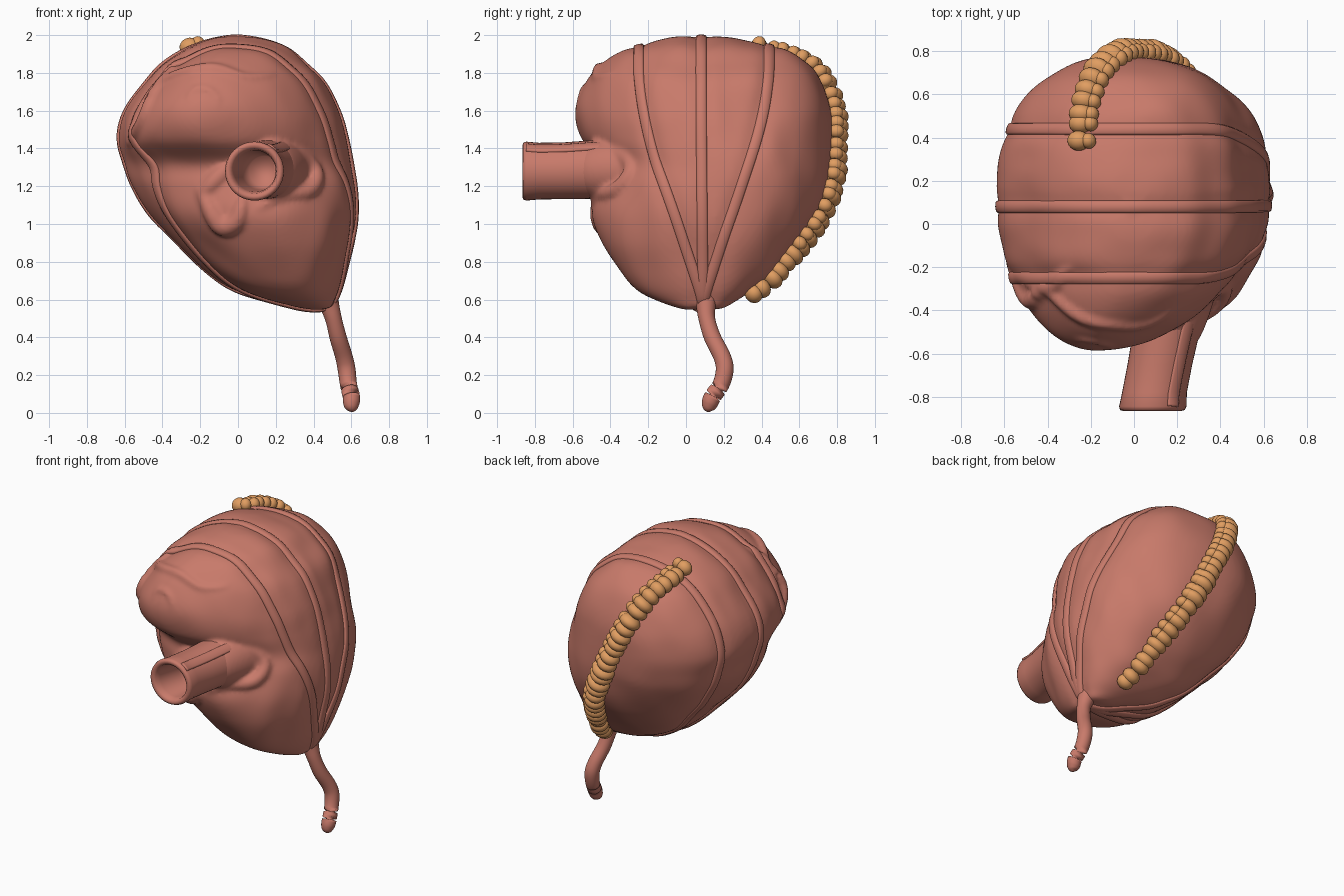
import bpy, bmesh, math, random
from mathutils import Vector, noise, Matrix
from mathutils.bvhtree import BVHTree

if "Cube" in bpy.data.objects:
    bpy.data.objects.remove(bpy.data.objects["Cube"])

random.seed(4)
V = Vector


def material(name, rgb):
    m = bpy.data.materials.new(name)
    m.diffuse_color = (*rgb, 1)
    m.use_nodes = True
    m.node_tree.nodes["Principled BSDF"].inputs["Base Color"].default_value = m.diffuse_color
    return m


FLESH = material("salmon flesh", (0.58, 0.195, 0.145))
FAT = material("orange fat", (0.75, 0.34, 0.12))


def make(name, bm, mat):
    bmesh.ops.recalc_face_normals(bm, faces=bm.faces)
    for f in bm.faces:
        f.smooth = True
    me = bpy.data.meshes.new(name)
    bm.to_mesh(me)
    bm.free()
    me.materials.append(mat)
    ob = bpy.data.objects.new(name, me)
    bpy.context.collection.objects.link(ob)
    return ob


def spline(rows, n):
    """Catmull-Rom through rows of any width."""
    out = []
    for i in range(len(rows) - 1):
        a, b, c, d = (rows[min(max(k, 0), len(rows) - 1)] for k in (i - 1, i, i + 1, i + 2))
        for j in range(n):
            t = j / n
            out.append([0.5 * (2 * q + (r - p) * t + (2 * p - 5 * q + 4 * r - s) * t * t
                               + (3 * q - p - 3 * r + s) * t ** 3) for p, q, r, s in zip(a, b, c, d)])
    out.append(list(rows[-1]))
    return out


def skin(bm, rings, closed=False):
    vs = [[bm.verts.new(p) for p in r] for r in rings]
    n = len(vs[0])
    for k in range(len(vs) if closed else len(vs) - 1):
        a, b = vs[k], vs[(k + 1) % len(vs)]
        for i in range(n):
            bm.faces.new((a[i], a[(i + 1) % n], b[(i + 1) % n], b[i]))
    if not closed:
        bm.faces.new(vs[0])
        bm.faces.new(vs[-1])


def tube_rings(rows, n=24, axis=None):
    """Rows are x, y, z, radius."""
    pts = [V(r[:3]) for r in rows]
    rings = []
    for i, r in enumerate(rows):
        t = axis or (pts[min(i + 1, len(pts) - 1)] - pts[max(i - 1, 0)]).normalized()
        u = t.cross(V((0.31, 0.2, 0.93)) if abs(t.z) < 0.8 else V((0, 1, 0))).normalized()
        w = t.cross(u)
        rings.append([pts[i] + max(r[3], 0.002) * (u * math.cos(a) + w * math.sin(a))
                      for a in (2 * math.pi * k / n for k in range(n))])
    return rings


def band_y(x, z, amp):
    s = -0.5 * (x - 0.47) + 0.86 * (z - 0.57)
    return 0.09 + amp * math.sin(min(max(s, 0) / 1.2, 1) * math.pi / 2)


BANDS = (-0.34, -0.01, 0.35)

# pouch cross sections: z, left, right, front, back, x of front crest
ROWS = [(0.545, .37, .45, .06, .13, .42), (0.56, .28, .5, -.05, .2, .4), (0.60, .10, .515, -.16, .27, .36),
        (0.66, -.05, .54, -.27, .36, .3), (0.75, -.18, .57, -.36, .47, .25), (0.9, -.33, .61, -.45, .60, .2),
        (1.05, -.47, .63, -.49, .69, .14), (1.2, -.57, .63, -.46, .74, .08), (1.32, -.61, .61, -.43, .765, 0),
        (1.45, -.64, .575, -.55, .775, -.14), (1.6, -.60, .53, -.59, .765, -.18), (1.75, -.5, .46, -.54, .715, -.15),
        (1.85, -.41, .36, -.45, .64, -.1), (1.93, -.28, .27, -.32, .51, -.05), (1.98, -.14, .15, -.13, .28, 0),
        (1.995, -.05, .06, 0, .14, 0)]
CORE = V((0, 0.1, 1.28))
rings = []
for z, xl, xr, yf, yb, cf in spline(ROWS, 6):
    ring = []
    for k in range(120):
        a = 2 * math.pi * k / 120
        c, s = math.cos(a), math.sin(a)
        e = 2 / (2.0 if s < 0 else 2.5)
        cx = cf if s < 0 else (xl + xr) / 2
        c = math.copysign(abs(c) ** e, c)
        s = math.copysign(abs(s) ** e, s)
        p = V((cx + c * ((xr - cx) if c > 0 else (cx - xl)), 0.1 + s * ((yb - .1) if s > 0 else (.1 - yf)), z))
        # shallow creases under the bands and faint wrinkles
        dip = sum(math.exp(-((p.y - band_y(p.x, z, b)) / 0.05) ** 2) for b in BANDS)
        wr = noise.noise(V((p.x * 4, p.y * 7, p.z * 4))) * 0.012 + noise.noise(p * 2.5) * 0.012
        ring.append(p + (p - CORE).normalized() * (wr - 0.014 * min(dip, 1)))
    rings.append(ring)
bm = bmesh.new()
skin(bm, rings)
bmesh.ops.recalc_face_normals(bm, faces=bm.faces)
base = BVHTree.FromBMesh(bm)


def front_fold(path, r, sink=0.3):
    """Rounded fold lying on the front of the pouch, path in x, z."""
    rows = []
    pts = spline(path, 8)
    for i, (x, z) in enumerate(pts):
        hit = base.ray_cast(V((x, -2, z)), V((0, 1, 0)))[0]
        y = hit.y if hit else 0
        rows.append((x, y + r * sink, z, r * (0.35 + 0.65 * math.sin(math.pi * i / (len(pts) - 1)) ** 0.6)))
    skin(bm, tube_rings(rows, 14))


# folds around the inlet and on the upper lobe
front_fold([(-.2, 1.2), (-.13, 1.05), (-.07, .99), (0, 1.03), (.03, 1.15)], .06)
front_fold([(-.2, 1.14), (-.1, 1.25), (.0, 1.33)], .05)
front_fold([(.2, 1.42), (.33, 1.37), (.41, 1.27), (.38, 1.18), (.25, 1.15), (.1, 1.08)], .045)
front_fold([(-.5, 1.62), (-.38, 1.76), (-.15, 1.82), (.05, 1.77), (.2, 1.79)], .035, .6)
front_fold([(-.26, 1.62), (-.24, 1.7), (-.17, 1.71), (-.11, 1.66), (-.12, 1.58)], .025, .6)
front_fold([(-.58, 1.42), (-.5, 1.55), (-.42, 1.72), (-.28, 1.88)], .04, .6)
# flared root of the inlet
skin(bm, tube_rings(spline([(.25, .0, 1.3, .2), (.2, -.3, 1.29, .18), (.16, -.48, 1.285, .155), (.14, -.54, 1.285, .12)], 5), 32))
body = make("pouch", bm, FLESH)
mod = body.modifiers.new("merge", "REMESH")
mod.mode = 'VOXEL'
mod.voxel_size = 0.014
mod.use_smooth_shade = True
mod = body.modifiers.new("soften", "SMOOTH")
mod.iterations = 5
mod.factor = 0.5
deps = bpy.context.evaluated_depsgraph_get()
me = bpy.data.meshes.new_from_object(body.evaluated_get(deps))
body.modifiers.clear()
body.data = me
me.materials.clear()
me.materials.append(FLESH)
for p in me.polygons:
    p.use_smooth = True
    p.material_index = 0
bm = bmesh.new()
bm.from_mesh(me)
surf = BVHTree.FromBMesh(bm)
bm.free()


def ribbon(name, pts, normals, w, h, closed):
    rings, n = [], len(pts)
    for i, (p, nm) in enumerate(zip(pts, normals)):
        t = (pts[(i + 1) % n] - pts[i - 1]) if closed or 0 < i < n - 1 else pts[min(i + 1, n - 1)] - pts[max(i - 1, 0)]
        side = t.cross(nm).normalized()
        rings.append([p + side * a * w + nm * b * h for a, b in
                      ((-1, -1.2), (-1, .4), (-.75, .85), (0, 1), (.75, .85), (1, .4), (1, -1.2))])
    b = bmesh.new()
    skin(b, rings, closed)
    return make(name, b, FLESH)


# three flat muscle bands looping round the pouch and meeting at the tail
for j, amp in enumerate(BANDS):
    pts, nms = [], []
    for k in range(160):
        a = 2 * math.pi * k / 160
        d = V((math.cos(a), 0, math.sin(a)))
        y = 0.09 + amp * 0.8
        for _ in range(10):
            hit, nm, _i, _d = surf.ray_cast(V((0, y, 1.25)) + d * 2, -d)
            if hit is None:
                break
            y = 0.5 * y + 0.5 * band_y(hit.x, hit.z, amp)
        if hit:
            pts.append(hit)
            nms.append(nm)
    for _ in range(2):
        n = len(pts)
        pts = [(pts[i - 1] + pts[i] * 2 + pts[(i + 1) % n]) / 4 for i in range(n)]
        nms = [(nms[i - 1] + nms[i] * 2 + nms[(i + 1) % n]).normalized() for i in range(n)]
    ribbon("muscle_band_%d" % (j + 1), pts, nms, 0.028, 0.017, True)

# tail
tail = spline([(.45, .1, .66, .075), (.48, .105, .58, .055), (.505, .11, .5, .044), (.53, .14, .4, .045),
               (.56, .19, .3, .046), (.575, .205, .23, .047), (.585, .185, .15, .045), (.6, .14, .085, .046),
               (.6, .125, .045, .042), (.602, .12, .018, .028), (.602, .12, .004, .004)], 5)
bm = bmesh.new()
skin(bm, tube_rings(tail))
make("tail", bm, FLESH)

# open inlet tube with a thick rim
axis = V((-.1, -.6, 0)).normalized()
inlet = [(.19, -.3, 1.295, .165), (.15, -.5, 1.288, .155), (.12, -.65, 1.282, .15), (.095, -.78, 1.28, .15),
         (.087, -.845, 1.28, .156), (.085, -.862, 1.28, .15), (.085, -.866, 1.28, .135), (.086, -.855, 1.28, .118),
         (.09, -.82, 1.28, .11), (.12, -.68, 1.28, .1), (.14, -.56, 1.28, .08)]
bm = bmesh.new()
skin(bm, tube_rings(inlet, 40, V((0, -1, 0))))
make("inlet_tube", bm, FLESH)

# flat band along the tube
pts = [V(r[:3]) + V((.6, 0, .8)) * r[3] for r in spline(inlet[:5], 4)]
ribbon("inlet_band", pts, [V((.6, 0, .8))] * len(pts), 0.03, 0.01, False)

# beaded fat strip over the back
path = spline([(-.27, .40, 1.97), (-.24, .56, 1.9), (-.15, .72, 1.75), (-.05, .8, 1.55), (.05, .8, 1.35),
               (.17, .74, 1.1), (.27, .6, .88), (.33, .45, .74), (.38, .29, .64)], 12)
bm = bmesh.new()
raw = [V(p) for p in path]
step, walked, last = 0.062, 0.062, raw[0]
for i, p in enumerate(raw):
    walked += (p - last).length
    last = p
    if walked < step:
        continue
    walked -= step
    hit, nm, _i, _d = surf.find_nearest(p)
    t = (raw[min(i + 1, len(raw) - 1)] - raw[max(i - 1, 0)]).normalized()
    side = t.cross(nm).normalized()
    t = nm.cross(side)
    f = i / len(raw)
    big = (0.85 + 0.25 * math.sin(math.pi * f)) * random.uniform(.92, 1.08)
    beads = [(0, .065 * big, .046, .06 * big)]
    if f < 0.75:
        beads.append((0.05, .035, .036, .04))
    for off, sx, sy, sz in beads:
        c = hit + nm * 0.024 + side * off
        rot = Matrix((side, t, nm)).transposed().to_4x4()
        bmesh.ops.create_uvsphere(bm, u_segments=18, v_segments=12, radius=1,
                                  matrix=Matrix.Translation(c) @ rot @ Matrix.Diagonal((sx, sy, sz, 1)))
make("fat_strip", bm, FAT)
